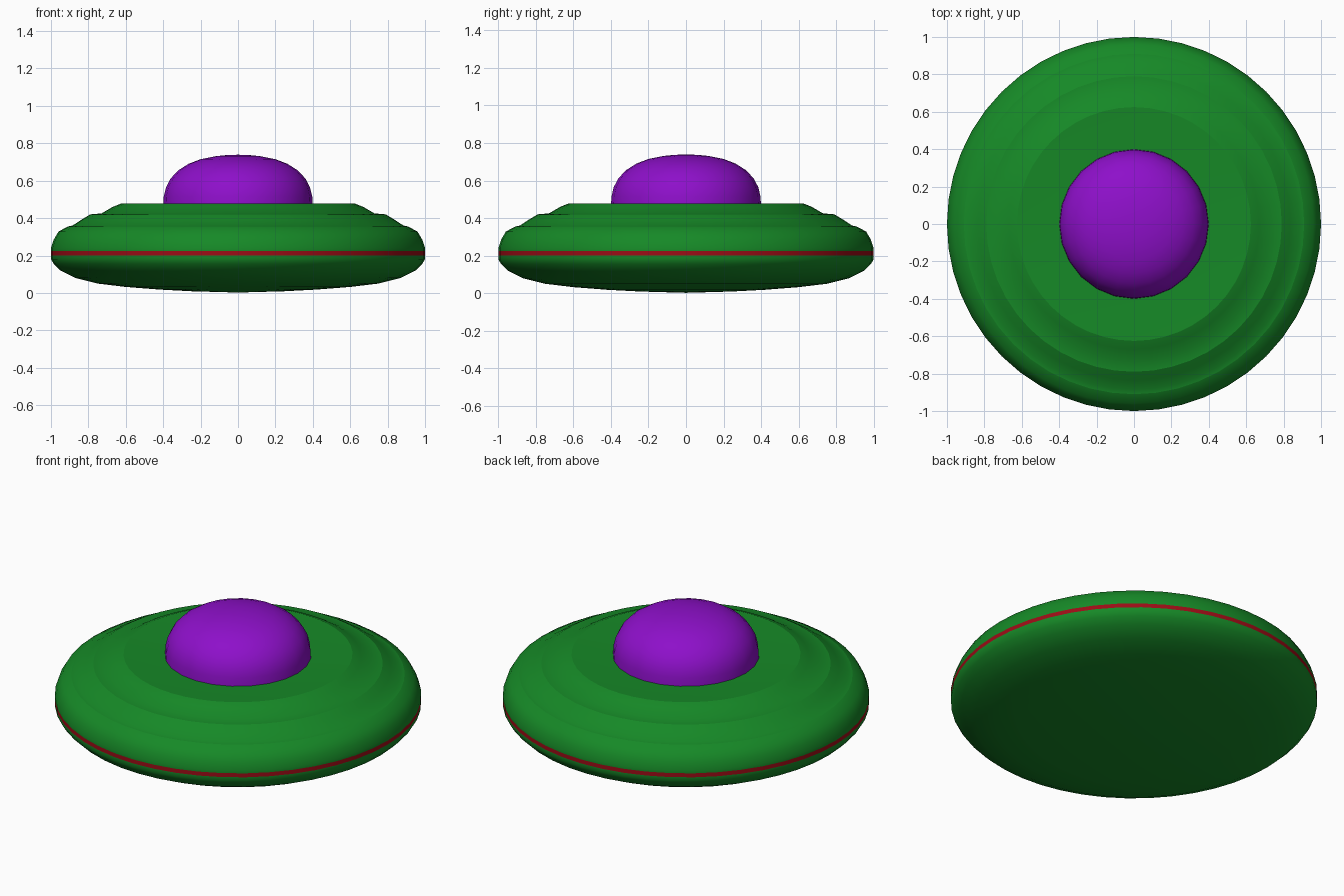
import bpy, bmesh, math

if "Cube" in bpy.data.objects:
    bpy.data.objects.remove(bpy.data.objects["Cube"])


def material(name, color):
    m = bpy.data.materials.new(name)
    m.diffuse_color = (*color, 1)
    m.use_nodes = True
    m.node_tree.nodes["Principled BSDF"].inputs["Base Color"].default_value = m.diffuse_color
    return m


def lathe(name, profile, sides, mat):
    """Revolve (radius, z) points, listed bottom to top, around the z axis."""
    bm = bmesh.new()
    verts = [bm.verts.new((r, 0, z)) for r, z in profile]
    edges = [bm.edges.new(p) for p in zip(verts, verts[1:])]
    bmesh.ops.spin(bm, geom=verts + edges, cent=(0, 0, 0), axis=(0, 0, 1),
                   angle=math.tau, steps=sides, use_duplicate=False)
    bmesh.ops.remove_doubles(bm, verts=bm.verts, dist=0.0003)
    bmesh.ops.recalc_face_normals(bm, faces=bm.faces)
    # Open shells: make the normals point outward and up
    bm.normal_update()
    facing = 0
    for f in bm.faces:
        c = f.calc_center_median()
        c.z = (c.z - 0.21) * 3
        facing += f.normal.dot(c) * f.calc_area()
    if facing < 0:
        bmesh.ops.reverse_faces(bm, faces=bm.faces)
    mesh = bpy.data.meshes.new(name)
    bm.to_mesh(mesh)
    bm.free()
    obj = bpy.data.objects.new(name, mesh)
    bpy.context.collection.objects.link(obj)
    mesh.materials.append(mat)
    bpy.ops.object.select_all(action='DESELECT')
    obj.select_set(True)
    bpy.context.view_layer.objects.active = obj
    bpy.ops.object.shade_smooth_by_angle(angle=math.radians(60))
    return obj


green = material("hull_green", (0.008, 0.25, 0.02))
purple = material("dome_purple", (0.27, 0.005, 0.59))
red = material("stripe_red", (0.33, 0.004, 0.008))

# Saucer shell, split at its creases: bowl, rim, two steps and the deck
lathe("lower_hull", [
    (0, 0.002), (0.25, 0.009), (0.42, 0.018), (0.60, 0.032), (0.75, 0.05),
    (0.87, 0.08), (0.95, 0.12), (0.985, 0.155), (1.0, 0.18), (1.0, 0.20)],
    48, green)
lathe("rim_stripe", [(1.0, 0.20), (1.0, 0.224)], 48, red)
lathe("upper_hull", [(1.0, 0.224), (1.0, 0.24), (0.985, 0.285),
                     (0.96, 0.328), (0.91, 0.355)], 48, green)
lathe("lower_step", [(0.91, 0.355), (0.885, 0.36), (0.835, 0.393),
                     (0.79, 0.42)], 48, green)
lathe("upper_step", [(0.79, 0.42), (0.73, 0.425), (0.67, 0.46),
                     (0.625, 0.478)], 48, green)
lathe("deck", [(0.625, 0.478), (0.40, 0.468), (0, 0.468)], 48, green)

# Cockpit dome: flattened half-round cap
lathe("dome", [
    (0.40, 0.455), (0.397, 0.515), (0.385, 0.565), (0.36, 0.612),
    (0.32, 0.655), (0.265, 0.69), (0.20, 0.715), (0.12, 0.731),
    (0.06, 0.737), (0, 0.739)], 24, purple)
